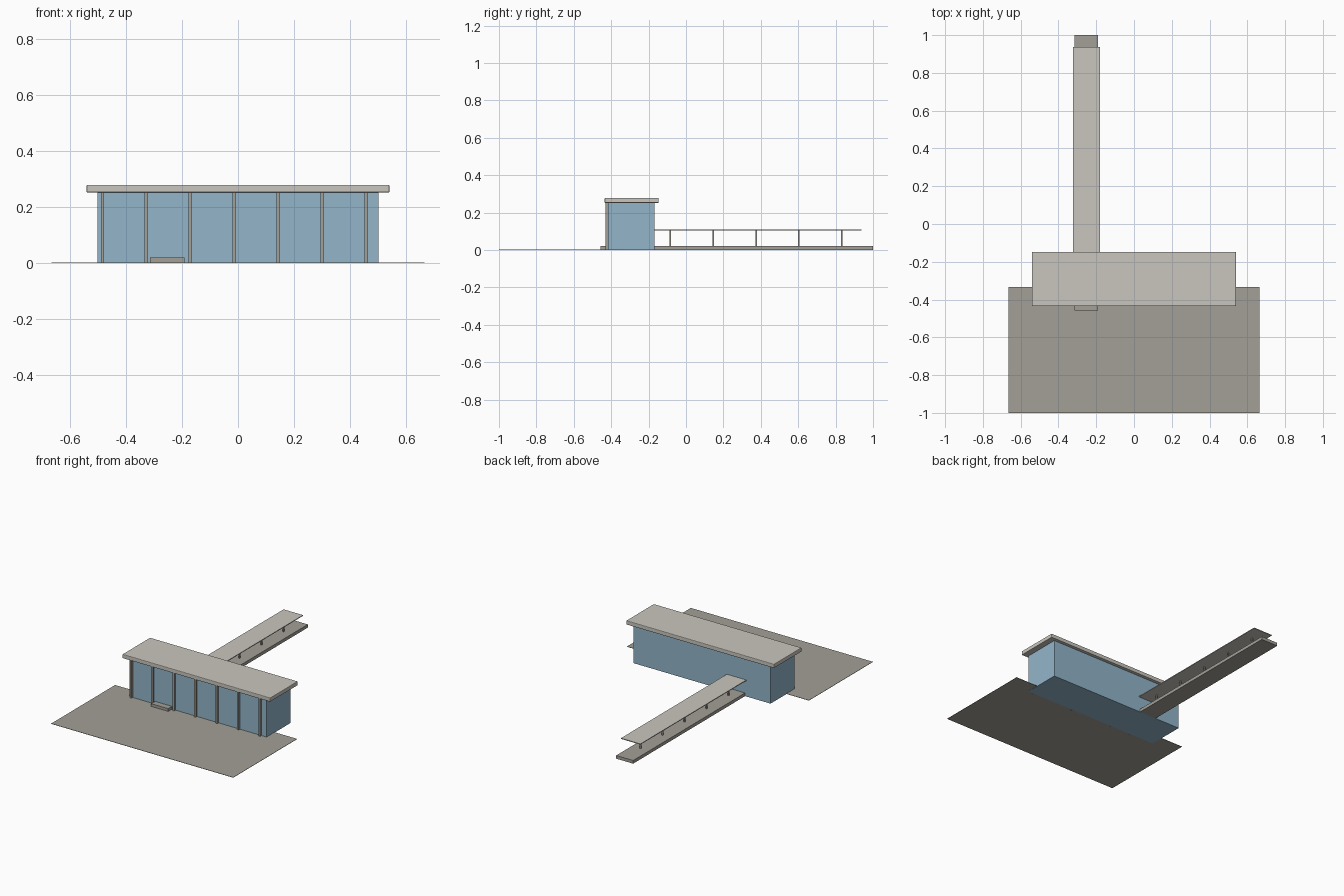
import bpy, bmesh
from mathutils import Matrix, Vector

if "Cube" in bpy.data.objects:
    bpy.data.objects.remove(bpy.data.objects["Cube"])


def material(name, rgb):
    lin = [(c / 255 / 12.92) if c < 11 else ((c / 255 + 0.055) / 1.055) ** 2.4 for c in rgb]
    m = bpy.data.materials.new(name)
    m.diffuse_color = (*lin, 1)
    m.use_nodes = True
    m.node_tree.nodes["Principled BSDF"].inputs["Base Color"].default_value = m.diffuse_color
    return m


concrete = material("light concrete", (201, 198, 190))
stone = material("grey stone", (163, 160, 152))
glass = material("blue glass", (146, 181, 202))


def box(name, lo, hi, mat, bevel=0):
    """Axis-aligned box between two corners."""
    lo, hi = Vector(lo), Vector(hi)
    bm = bmesh.new()
    bmesh.ops.create_cube(bm, size=1)
    bm.transform(Matrix.Translation((lo + hi) / 2) @ Matrix.Diagonal((*(hi - lo), 1)))
    if bevel:
        bmesh.ops.bevel(bm, geom=bm.edges[:], offset=bevel, segments=2,
                        affect='EDGES', profile=0.5)
    me = bpy.data.meshes.new(name)
    bm.to_mesh(me)
    bm.free()
    me.materials.append(mat)
    ob = bpy.data.objects.new(name, me)
    bpy.context.collection.objects.link(ob)
    return ob


# Forecourt paving
box("forecourt", (-0.665, -1, 0.001), (0.665, -0.333, 0.003), stone)

# Glazed hall and overhanging roof
box("glass_hall", (-0.5, -0.417, 0), (0.5, -0.168, 0.253), glass)
box("roof", (-0.54, -0.435, 0.252), (0.54, -0.147, 0.279), concrete, 0.004)

# Seven front mullions
for i in range(7):
    x = -0.483 + i * 0.1567
    box(f"mullion_{i + 1}", (x - 0.006, -0.431, 0), (x + 0.006, -0.415, 0.253), stone)

# Platform running through the hall: front step and rear walkway
box("front_step", (-0.314, -0.457, 0.001), (-0.19, -0.416, 0.021), stone)
box("rear_platform", (-0.314, -0.169, 0), (-0.19, 1, 0.021), stone)

# Thin canopy on a central row of posts
box("canopy", (-0.323, -0.169, 0.104), (-0.181, 0.937, 0.109), concrete)
for i in range(5):
    y = -0.083 + i * 0.229
    box(f"canopy_post_{i + 1}", (-0.256, y - 0.004, 0.02), (-0.248, y + 0.004, 0.105), stone)
